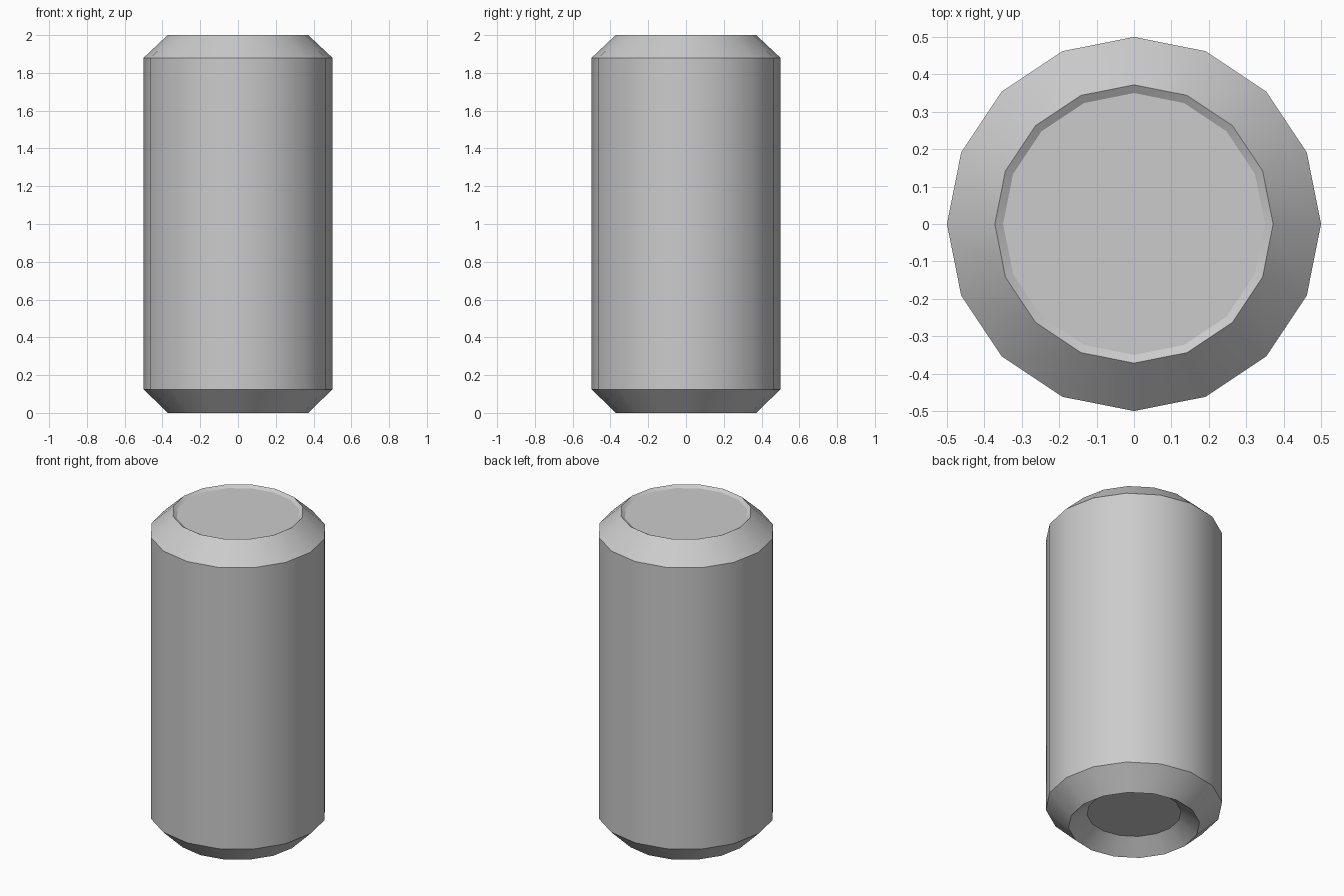
import bpy, bmesh, math

if "Cube" in bpy.data.objects:
    bpy.data.objects.remove(bpy.data.objects["Cube"])

SIDES = 16

def lathe(name, profile):
    """Revolve a (radius, z) profile around z and cap both ends."""
    bm = bmesh.new()
    rings = []
    for r, z in profile:
        rings.append([bm.verts.new((r * math.cos(a), r * math.sin(a), z))
                      for a in (2 * math.pi * i / SIDES for i in range(SIDES))])
    for lo, hi in zip(rings, rings[1:]):
        for i in range(SIDES):
            j = (i + 1) % SIDES
            bm.faces.new((lo[i], lo[j], hi[j], hi[i]))
    bm.faces.new(rings[0][::-1])
    bm.faces.new(rings[-1])
    bmesh.ops.recalc_face_normals(bm, faces=bm.faces)
    mesh = bpy.data.meshes.new(name)
    bm.to_mesh(mesh)
    bm.free()
    obj = bpy.data.objects.new(name, mesh)
    bpy.context.collection.objects.link(obj)
    return obj

# Can: recessed base, bevelled foot, straight wall, bevelled shoulder, shallow lid
can = lathe("can_body", [
    (0.267, 0.08), (0.372, 0.0),
    (0.5, 0.125), (0.5, 1.88),
    (0.372, 2.0), (0.35, 1.986),
])

# Smooth round wall, crisp rims
bpy.context.view_layer.objects.active = can
can.select_set(True)
bpy.ops.object.shade_smooth_by_angle(angle=math.radians(25))
